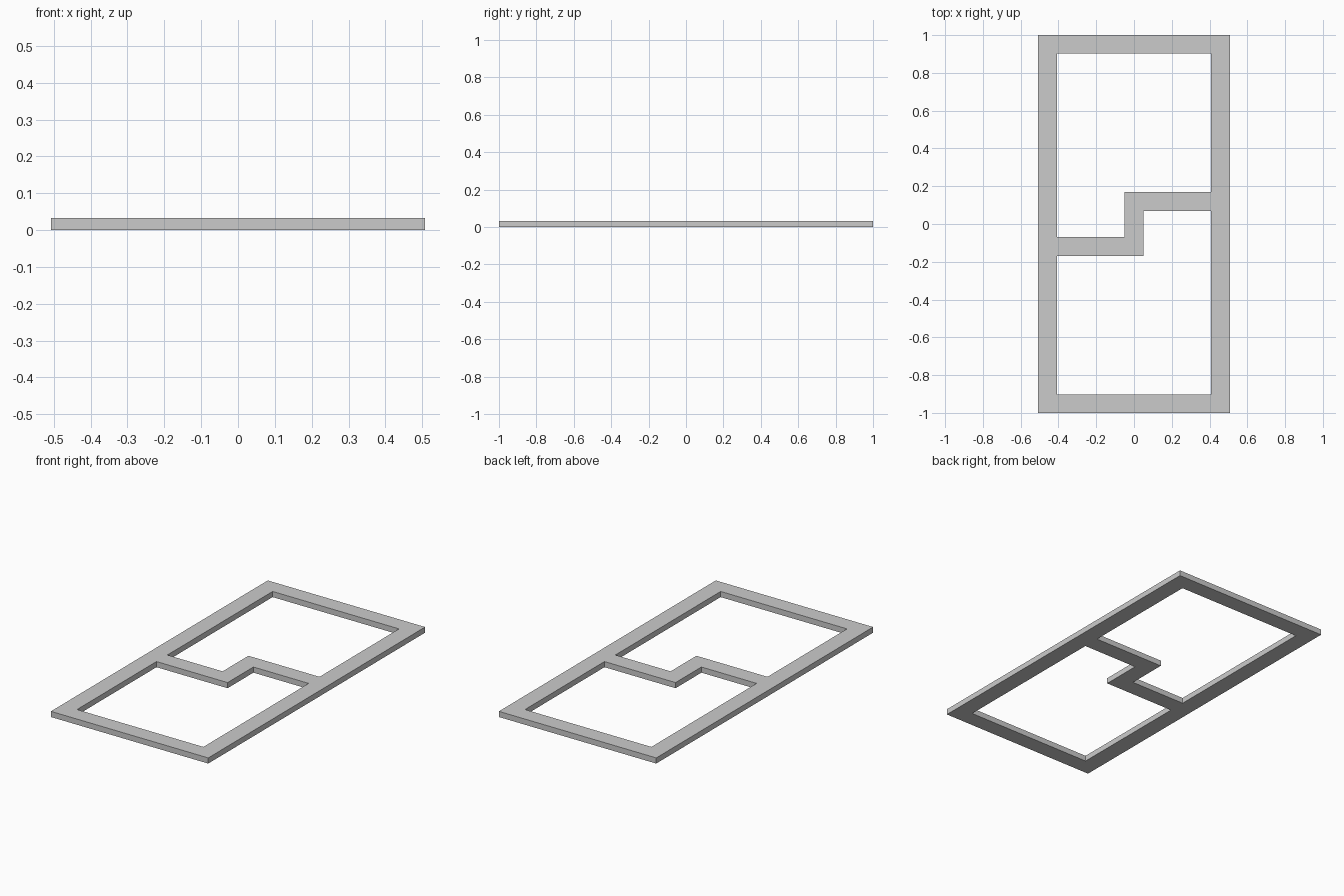
import bpy
import bmesh

if "Cube" in bpy.data.objects:
    bpy.data.objects.remove(bpy.data.objects["Cube"])

HX, HY = 0.508, 1.0      # outer half sizes
IX, IY = 0.408, 0.902    # inner half sizes
H = 0.033                # thickness

outline = [(-HX, -HY), (HX, -HY), (HX, HY), (-HX, HY)]
# Upper opening, stepped along the Z-shaped middle bar
upper = [(-IX, IY), (IX, IY), (IX, 0.169), (-0.051, 0.169), (-0.051, -0.069), (-IX, -0.069)]
# Lower opening is the upper one turned half way round
lower = [(-x, -y) for x, y in upper]

# Flat profile with two holes, extruded to thickness
curve = bpy.data.curves.new("panel_frame", "CURVE")
curve.dimensions = "2D"
curve.fill_mode = "BOTH"
curve.extrude = H / 2
for loop in (outline, upper, lower):
    spline = curve.splines.new("POLY")
    spline.points.add(len(loop) - 1)
    for p, (x, y) in zip(spline.points, loop):
        p.co = (x, y, 0, 1)
    spline.use_cyclic_u = True

frame = bpy.data.objects.new("panel_frame", curve)
bpy.context.collection.objects.link(frame)
bpy.context.view_layer.objects.active = frame
frame.select_set(True)
bpy.ops.object.convert(target="MESH")

# Weld caps to walls, rest on the ground, keep faces flat
frame = bpy.context.object
bm = bmesh.new()
bm.from_mesh(frame.data)
bmesh.ops.remove_doubles(bm, verts=bm.verts, dist=1e-4)
bmesh.ops.translate(bm, verts=bm.verts, vec=(0, 0, H / 2))
bmesh.ops.dissolve_limit(bm, angle_limit=0.01, verts=bm.verts, edges=bm.edges)
bmesh.ops.recalc_face_normals(bm, faces=bm.faces)
for f in bm.faces:
    f.smooth = False
bm.to_mesh(frame.data)
bm.free()
